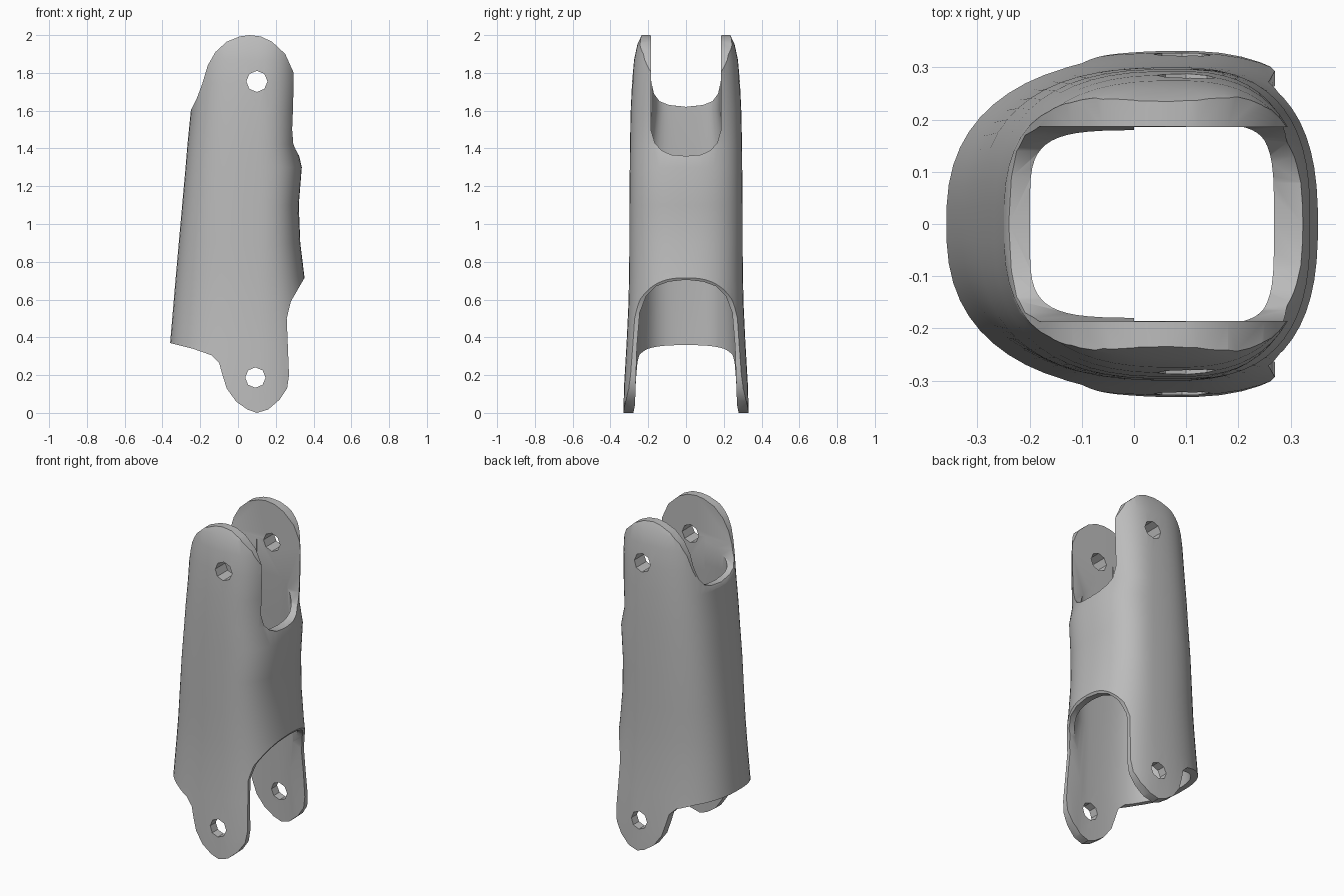
import bpy, bmesh, math
from mathutils import Vector

cube = bpy.data.objects.get("Cube")
if cube:
    bpy.data.objects.remove(cube, do_unlink=True)

grey = bpy.data.materials.new("plain grey")
grey.use_nodes = True
colour = (0.5, 0.5, 0.5, 1)
grey.diffuse_color = colour
grey.node_tree.nodes["Principled BSDF"].inputs["Base Color"].default_value = colour


def make_object(name, bm):
    bmesh.ops.recalc_face_normals(bm, faces=bm.faces)
    mesh = bpy.data.meshes.new(name)
    bm.to_mesh(mesh)
    bm.free()
    mesh.materials.append(grey)
    obj = bpy.data.objects.new(name, mesh)
    bpy.context.collection.objects.link(obj)
    return obj


def loft(name, rows, peak=0.08, segments=56):
    """Stack of rounded-box sections: z, left x, right x, half depth, squareness."""
    bm = bmesh.new()
    rings = []
    for z, left, right, depth, power in rows:
        ring = []
        for i in range(segments):
            a = math.tau * (i + 0.5) / segments
            c, s = math.cos(a), math.sin(a)
            width = right - peak if c > 0 else peak - left
            x = peak + width * math.copysign(abs(c) ** (2 / power), c)
            y = depth * math.copysign(abs(s) ** (2 / power), s)
            ring.append(bm.verts.new((x, y, z)))
        rings.append(ring)
    for low, high in zip(rings, rings[1:]):
        for i in range(segments):
            j = (i + 1) % segments
            bm.faces.new((low[i], low[j], high[j], high[i]))
    bm.faces.new(rings[0])
    bm.faces.new(rings[-1])
    return make_object(name, bm)


def prism(name, points, axis, start, end):
    """Extrude an outline along x or y."""
    bm = bmesh.new()
    if axis == "x":
        verts = [bm.verts.new((start, u, z)) for u, z in points]
        move = Vector((end - start, 0, 0))
    else:
        verts = [bm.verts.new((u, start, z)) for u, z in points]
        move = Vector((0, end - start, 0))
    face = bm.faces.new(verts)
    ext = bmesh.ops.extrude_face_region(bm, geom=[face])
    moved = [v for v in ext["geom"] if isinstance(v, bmesh.types.BMVert)]
    bmesh.ops.translate(bm, vec=move, verts=moved)
    return make_object(name, bm)


def mirrored(half):
    return half + [(-y, z) for y, z in reversed(half) if y > 0]


def combine(target, cutter, operation):
    cutter.hide_render = True
    mod = target.modifiers.new("cut", "BOOLEAN")
    mod.operation = operation
    mod.solver = "EXACT"
    mod.object = cutter
    bpy.context.view_layer.objects.active = target
    bpy.ops.object.modifier_apply(modifier=mod.name)
    bpy.data.objects.remove(cutter, do_unlink=True)


# Outer sleeve
shell = loft("limb_shell", [
    (-0.1, -0.40, 0.42, 0.335, 2.6),
    (0.15, -0.38, 0.42, 0.328, 2.6),
    (0.37, -0.36, 0.40, 0.315, 2.5),
    (0.58, -0.342, 0.37, 0.305, 2.5),
    (0.72, -0.33, 0.352, 0.302, 2.5),
    (0.90, -0.314, 0.33, 0.30, 2.6),
    (1.10, -0.296, 0.322, 0.30, 2.7),
    (1.30, -0.278, 0.338, 0.298, 2.7),
    (1.42, -0.268, 0.31, 0.297, 2.7),
    (1.60, -0.25, 0.32, 0.293, 2.7),
    (1.75, -0.245, 0.33, 0.286, 2.6),
    (1.87, -0.24, 0.33, 0.275, 2.6),
    (1.95, -0.24, 0.33, 0.258, 2.6),
    (2.01, -0.24, 0.33, 0.23, 2.6)])

# Hollow inside
hollow = loft("hollow", [
    (-0.2, -0.33, 0.40, 0.285, 2.8),
    (0.37, -0.315, 0.34, 0.265, 2.8),
    (0.72, -0.28, 0.305, 0.25, 3),
    (1.30, -0.235, 0.27, 0.225, 4),
    (1.60, -0.20, 0.262, 0.18, 5),
    (2.2, -0.19, 0.262, 0.18, 5)])
combine(shell, hollow, "DIFFERENCE")

# Side outline: rounded lugs at the top and bottom
outline = prism("outline", [
    (-0.45, 0.385), (-0.36, 0.37), (-0.24, 0.34), (-0.14, 0.305), (-0.1, 0.265),
    (-0.082, 0.2), (-0.06, 0.13), (-0.01, 0.06), (0.05, 0.018), (0.1, 0.0),
    (0.16, 0.018), (0.22, 0.07), (0.26, 0.13), (0.27, 0.2), (0.258, 0.5),
    (0.28, 0.59), (0.355, 0.72), (0.45, 0.8), (0.45, 1.35), (0.305, 1.43),
    (0.302, 1.7), (0.295, 1.8), (0.25, 1.9), (0.18, 1.965), (0.12, 1.993),
    (0.06, 2.0), (0.01, 1.993), (-0.06, 1.965), (-0.12, 1.91), (-0.16, 1.84),
    (-0.19, 1.74), (-0.22, 1.66), (-0.25, 1.6), (-0.45, 1.5)], "y", -0.6, 0.6)
combine(shell, outline, "INTERSECT")

# Openings between the lugs
openings = [
    ([(0, 1.36), (0.08, 1.367), (0.13, 1.39), (0.165, 1.43), (0.186, 1.5),
      (0.186, 2.3)], 0.0, 0.6),
    ([(0, 1.62), (0.09, 1.63), (0.14, 1.65), (0.17, 1.69), (0.187, 1.77),
      (0.187, 2.3)], -0.6, 0.1),
    ([(0, 0.705), (0.09, 0.695), (0.16, 0.67), (0.21, 0.62), (0.245, 0.53),
      (0.26, 0.35), (0.278, -0.2)], 0.11, 0.6)]
for half, start, end in openings:
    combine(shell, prism("opening", mirrored(half), "x", start, end), "DIFFERENCE")

# Pivot holes through both pairs of lugs
for x, z, radius in ((0.1, 1.755, 0.056), (0.092, 0.187, 0.054)):
    ring = [(x + radius * math.cos(math.tau * i / 8), z + radius * math.sin(math.tau * i / 8))
            for i in range(8)]
    combine(shell, prism("pivot_hole", ring, "y", -0.6, 0.6), "DIFFERENCE")

# Smooth walls with crisp cut edges
bpy.ops.object.select_all(action="DESELECT")
shell.select_set(True)
bpy.context.view_layer.objects.active = shell
bpy.ops.object.shade_smooth_by_angle(angle=math.radians(35))
